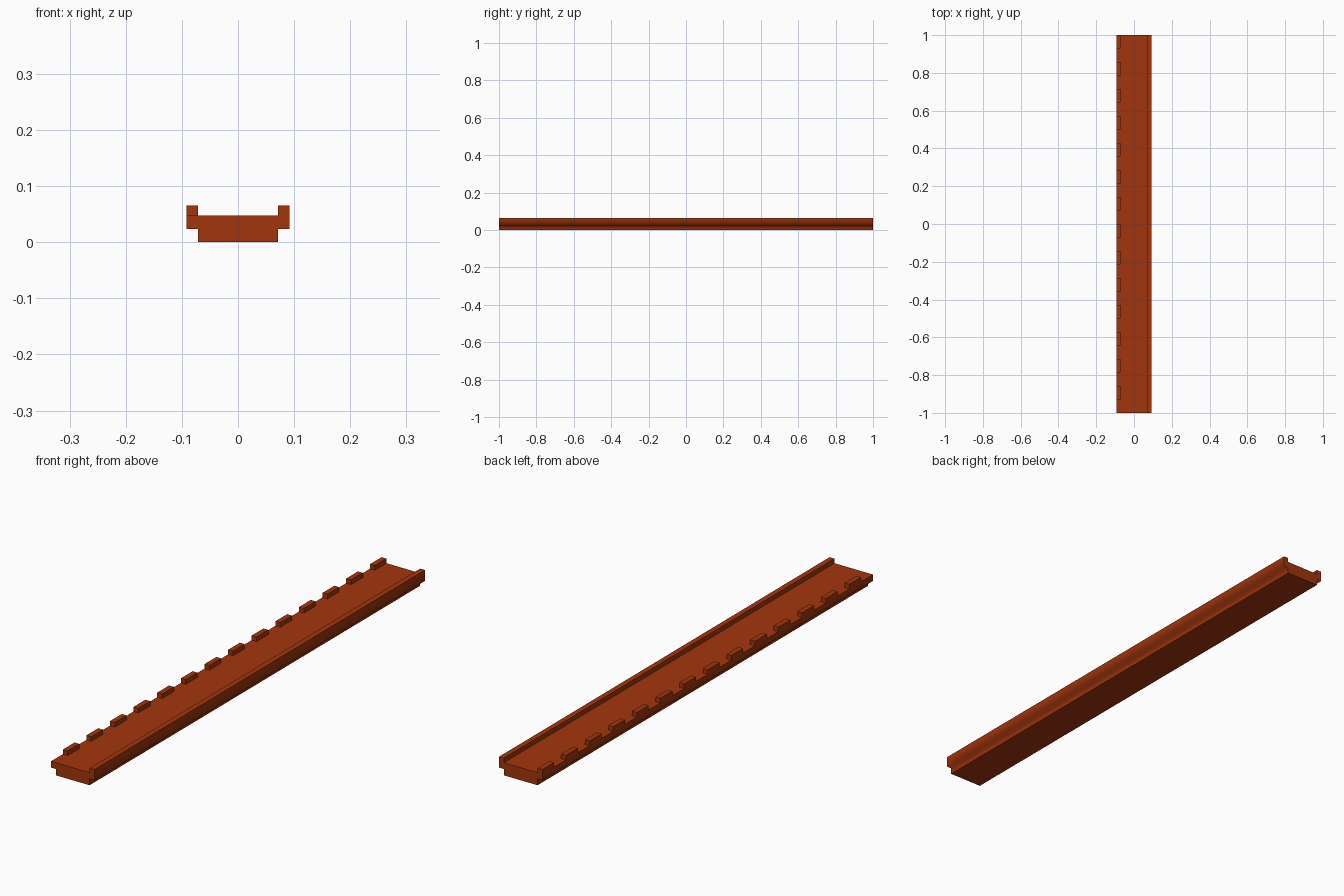
import bpy, bmesh

if "Cube" in bpy.data.objects:
    bpy.data.objects.remove(bpy.data.objects["Cube"])

HALF = 1.0                      # half length along y
IN, OUT = 0.0715, 0.092         # inner and outer half widths
STEP, DECK, TOP = 0.024, 0.048, 0.0655
TEETH = 14

mat = bpy.data.materials.new("rust_brown")
mat.diffuse_color = (0.36, 0.036, 0.004, 1)
mat.use_nodes = True
mat.node_tree.nodes["Principled BSDF"].inputs["Base Color"].default_value = mat.diffuse_color


def extrude_profile(bm, profile, y0, y1):
    """Extrude an (x, z) outline along y."""
    face = bm.faces.new([bm.verts.new((x, y0, z)) for x, z in profile])
    ext = bmesh.ops.extrude_face_region(bm, geom=[face], use_keep_orig=True)
    verts = [g for g in ext["geom"] if isinstance(g, bmesh.types.BMVert)]
    bmesh.ops.translate(bm, verts=verts, vec=(0, y1 - y0, 0))


def finish(bm, name):
    bmesh.ops.recalc_face_normals(bm, faces=bm.faces[:])
    mesh = bpy.data.meshes.new(name)
    bm.to_mesh(mesh)
    bm.free()
    mesh.materials.append(mat)
    obj = bpy.data.objects.new(name, mesh)
    bpy.context.collection.objects.link(obj)
    return obj


# Plank with stepped underside and a continuous rim on the right
bm = bmesh.new()
extrude_profile(bm, [(-IN, 0), (IN, 0), (IN, STEP), (OUT, STEP), (OUT, TOP),
                     (IN, TOP), (IN, DECK), (-OUT, DECK), (-OUT, STEP),
                     (-IN, STEP)], -HALF, HALF)
bmesh.ops.recalc_face_normals(bm, faces=bm.faces[:])
# soft shading across the stepped outer sides
for f in bm.faces:
    c, n = f.calc_center_median(), f.normal
    outward = n.x * c.x > 0.01
    ledge = n.z < -0.5 and c.z > 0.01
    f.smooth = outward or ledge
finish(bm, "plank")

# Evenly spaced teeth along the left edge
bm = bmesh.new()
pitch = 2 * HALF / TEETH
for i in range(TEETH):
    y1 = HALF - i * pitch
    extrude_profile(bm, [(-OUT, DECK), (-IN, DECK), (-IN, TOP), (-OUT, TOP)],
                    y1 - pitch / 2, y1)
finish(bm, "edge_teeth")
